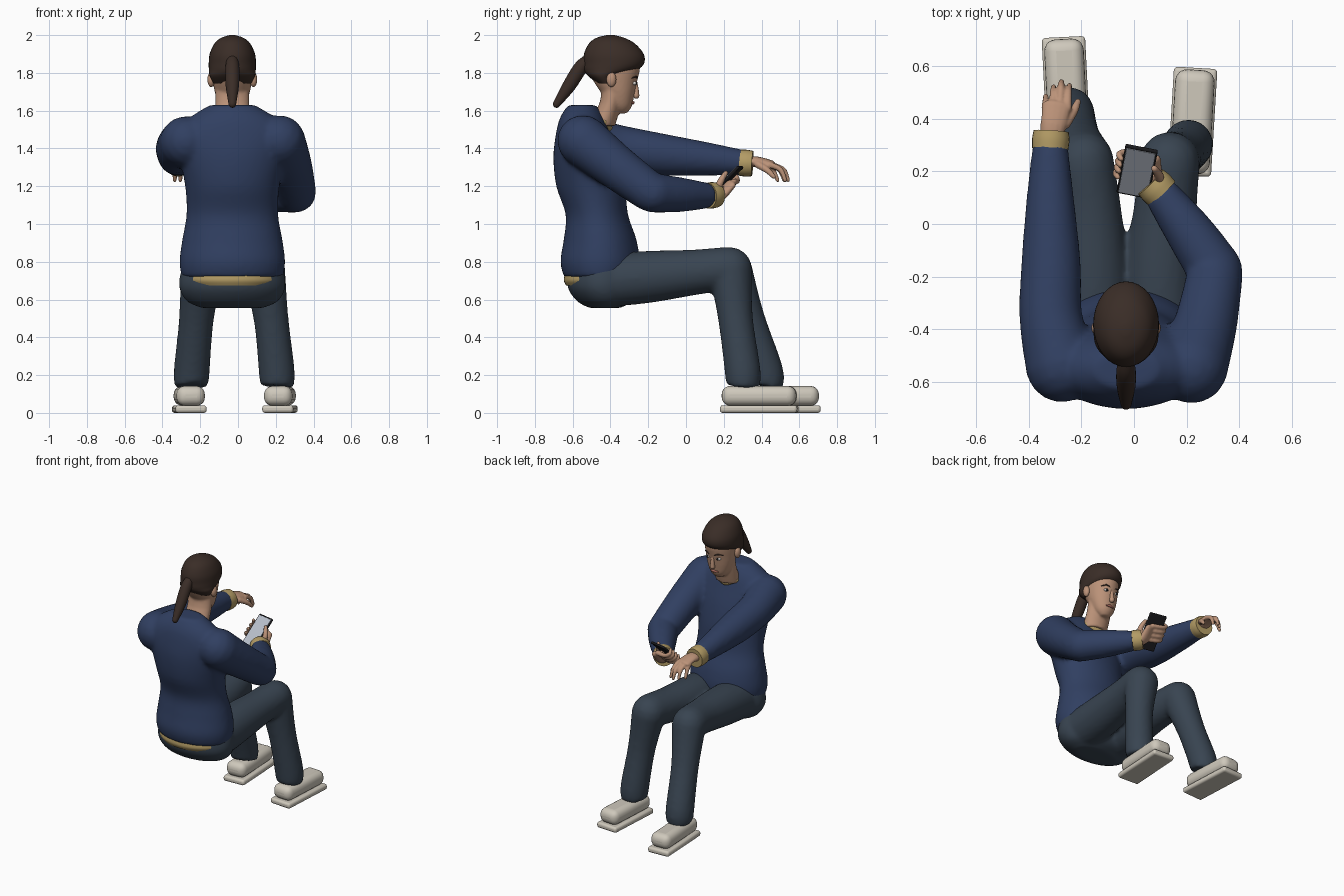
import bpy, bmesh, math
from mathutils import Vector, Matrix

if "Cube" in bpy.data.objects:
    bpy.data.objects.remove(bpy.data.objects["Cube"])

def mat(name, r, g, b):
    m = bpy.data.materials.new(name)
    m.diffuse_color = (r, g, b, 1)
    m.use_nodes = True
    m.node_tree.nodes["Principled BSDF"].inputs["Base Color"].default_value = m.diffuse_color
    return m

NAVY = mat("navy_knit", .03, .05, .12)
DENIM = mat("denim", .04, .058, .082)
SKIN = mat("skin", .5, .29, .19)
HAIR = mat("brown_hair", .042, .026, .02)
GOLD = mat("gold_trim", .45, .33, .13)
SHOE = mat("shoe_cream", .62, .58, .5)
BLACK = mat("black", .01, .01, .012)
GLASS = mat("screen_grey", .5, .54, .62)
LIP = mat("lip", .36, .13, .1)
WHITE = mat("eye_white", .75, .72, .68)

def catmull(p, sub):
    out = []
    for i in range(len(p) - 1):
        a, b, c, d = p[max(i - 1, 0)], p[i], p[i + 1], p[min(i + 2, len(p) - 1)]
        for k in range(sub):
            t = k / sub
            out.append([.5 * (2 * q + (r - o) * t + (2 * o - 5 * q + 4 * r - s) * t * t
                              + (3 * q - o - 3 * r + s) * t ** 3) for o, q, r, s in zip(a, b, c, d)])
    return out + [list(p[-1])]

def loft(bm, pts, caps=(1, 1), axis=None, n=24, sub=4):
    """Smooth tube through (x, y, z, ra[, rb]); caps: round ends; axis: fixed ring normal."""
    p = catmull([tuple(q) if len(q) == 5 else (*q, q[3]) for q in pts], sub)
    c = [Vector(q[:3]) for q in p]
    rings, side = [], None
    for i, q in enumerate(p):
        t = Vector(axis) if axis else (c[min(i + 1, len(c) - 1)] - c[max(i - 1, 0)]).normalized()
        ref = side or (Vector((1, 0, 0)) if abs(t.x) < .9 else Vector((0, 1, 0)))
        side = (ref - t * ref.dot(t)).normalized()
        up = t.cross(side)
        steps = [(0, 1)]
        end = [(math.sin(a), math.cos(a)) for a in (.4, .8, 1.15, 1.45)]
        r = min(q[3], q[4])
        if i == 0 and caps[0]:
            steps = [(-s * r, k) for s, k in reversed(end)] + steps
        if i == len(p) - 1 and caps[1]:
            steps += [(s * r, k) for s, k in end]
        for off, k in steps:
            rings.append([bm.verts.new(c[i] + t * off
                          + side * q[3] * k * math.cos(2 * math.pi * j / n)
                          + up * q[4] * k * math.sin(2 * math.pi * j / n)) for j in range(n)])
    for a, b in zip(rings, rings[1:]):
        for j in range(n):
            bm.faces.new((a[j], a[(j + 1) % n], b[(j + 1) % n], b[j]))
    bm.faces.new(rings[0][::-1])
    bm.faces.new(rings[-1])

def finish(name, bm, m, voxel=0, smooth=4):
    bmesh.ops.recalc_face_normals(bm, faces=bm.faces)
    for f in bm.faces:
        f.smooth = len(f.verts) < 5
    me = bpy.data.meshes.new(name)
    bm.to_mesh(me)
    bm.free()
    me.materials.append(m)
    o = bpy.data.objects.new(name, me)
    bpy.context.collection.objects.link(o)
    if voxel:
        r = o.modifiers.new("fuse", 'REMESH')
        r.mode, r.voxel_size, r.use_smooth_shade = 'VOXEL', voxel, True
        s = o.modifiers.new("soften", 'SMOOTH')
        s.factor, s.iterations = .5, smooth
    return o

def part(name, m, *tubes, voxel=0, smooth=4, **kw):
    bm = bmesh.new()
    for t in tubes:
        loft(bm, t, **kw)
    return finish(name, bm, m, voxel, smooth)

def ball(name, m, loc, scale):
    bm = bmesh.new()
    bmesh.ops.create_uvsphere(bm, u_segments=16, v_segments=10, radius=1,
                              matrix=Matrix.Translation(loc) @ Matrix.Diagonal((*scale, 1)))
    return finish(name, bm, m)

def block(name, m, matrix, size, bevel, seg=3):
    bm = bmesh.new()
    bmesh.ops.create_cube(bm, size=1, matrix=matrix @ Matrix.Diagonal((*size, 1)))
    o = finish(name, bm, m)
    b = o.modifiers.new("round", 'BEVEL')
    b.width, b.segments = bevel, seg
    return o

CX = -.03
UP = (0, 0, 1)
def stack(rows):
    return [(CX, y, z, rx, ry) for y, z, rx, ry in rows]

# sweater: torso and both sleeves fused
bm = bmesh.new()
loft(bm, stack([(-.455, .715, .268, .19), (-.455, .80, .28, .21), (-.455, .92, .265, .192),
                (-.472, 1.05, .243, .165), (-.505, 1.2, .25, .182), (-.53, 1.35, .28, .172),
                (-.545, 1.47, .30, .145), (-.55, 1.56, .23, .118), (-.55, 1.63, .12, .075)]),
     (0, 0), UP, 40)
loft(bm, [(-.275, -.54, 1.435, .137), (-.315, -.36, 1.405, .12), (-.315, -.15, 1.37, .113),
          (-.318, .1, 1.345, .09), (-.318, .31, 1.325, .066)], (1, 0))
loft(bm, [(.22, -.545, 1.44, .137), (.272, -.38, 1.31, .12), (.308, -.19, 1.17, .106)])
loft(bm, [(.308, -.175, 1.165, .105), (.21, -.03, 1.155, .092), (.095, .125, 1.15, .066)], (1, 0))
finish("sweater", bm, NAVY, .014, 8)

# trousers: pelvis, thighs and shins fused
bm = bmesh.new()
loft(bm, stack([(-.43, .555, .16, .08), (-.43, .59, .24, .145), (-.44, .66, .28, .185),
                (-.44, .74, .275, .185), (-.44, .8, .25, .16)]), (0, 0), UP, 40)
for hip, mid, knee, shin, ankle in (
        (-.155, -.168, -.19, (-.22, .325), (-.245, .42)),
        (.1, .118, .135, (.175, .262), (.205, .3))):
    loft(bm, [(hip, -.42, .7, .14), (hip, -.2, .72, .138), (mid, .05, .745, .12),
              (knee, .225, .765, .115)])
    loft(bm, [(knee, .235, .762, .115), (*shin, .5, .092), (*ankle, .22, .095),
              (*ankle, .14, .088)], (1, 0))
finish("trousers", bm, DENIM, .014, 6)

# gold trim: shirt hem, collar, cuffs
part("shirt_hem", GOLD, stack([(-.455, .675, .235, .18), (-.455, .70, .255, .192), (-.455, .73, .25, .188)]),
     caps=(0, 0), axis=UP, n=40)
part("collar_trim", GOLD, [(CX - .075, -.435, 1.54, .018), (CX, -.408, 1.51, .018), (CX + .075, -.435, 1.54, .018)])
part("left_cuff", GOLD, [(-.318, .285, 1.325, .069), (-.316, .32, 1.322, .071), (-.314, .352, 1.32, .067)], caps=(0, 0))
part("right_cuff", GOLD, [(.107, .115, 1.15, .068), (.085, .138, 1.152, .07), (.063, .16, 1.155, .066)], caps=(0, 0))

# neck and head
part("head", SKIN,
     [(CX, -.45, 1.52, .09, .075), (CX, -.40, 1.64, .09, .058), (CX, -.385, 1.76, .09, .06)],
     stack([(-.338, 1.585, .03, .022), (-.348, 1.62, .064, .06), (-.357, 1.68, .088, .083),
            (-.373, 1.75, .103, .113), (-.385, 1.83, .11, .142), (-.39, 1.9, .1, .13),
            (-.39, 1.96, .06, .08)]), caps=(0, 0), axis=UP, n=32, voxel=.008, smooth=5)
part("nose", SKIN, [(CX, -.27, 1.76, .010), (CX, -.264, 1.715, .013), (CX, -.264, 1.68, .017)])
part("lips", LIP, [(CX - .028, -.287, 1.64, .005), (CX, -.281, 1.642, .009), (CX + .028, -.287, 1.64, .005)], n=12)
for s, side in ((-1, "left"), (1, "right")):
    ball(side + "_ear", SKIN, (CX + s * .112, -.395, 1.765), (.02, .026, .04))
    ball(side + "_eye", WHITE, (CX + s * .042, -.274, 1.745), (.018, .012, .010))
    ball(side + "_iris", BLACK, (CX + s * .042, -.265, 1.744), (.008, .006, .009))
    part(side + "_eyebrow", HAIR, [(CX + s * .02, -.262, 1.77, .005), (CX + s * .045, -.264, 1.78, .005),
                                   (CX + s * .072, -.285, 1.772, .003)], n=10)

# hair cap and ponytail
part("hair", HAIR, stack([(-.425, 1.745, .1, .045), (-.435, 1.785, .12, .085), (-.40, 1.815, .124, .14),
                          (-.382, 1.85, .125, .16), (-.382, 1.9, .12, .158), (-.392, 1.955, .095, .122),
                          (-.40, 1.985, .06, .075), (-.40, 2.0, .015, .02)]),
     caps=(0, 0), axis=UP, n=32)
part("ponytail", HAIR, [(CX, -.52, 1.868, .03), (CX, -.56, 1.825, .037), (CX, -.62, 1.73, .035),
                        (CX, -.685, 1.635, .02)])

# outstretched left hand
tubes = [[(-.316, .32, 1.325, .042, .032), (-.305, .38, 1.33, .05, .027), (-.293, .45, 1.318, .054, .02)],
         [(-.26, .38, 1.315, .02), (-.228, .43, 1.285, .017), (-.213, .465, 1.25, .012)]]
for x0, x1, tip in ((-.335, -.335, .485), (-.307, -.305, .52), (-.28, -.275, .54), (-.253, -.245, .525)):
    tubes.append([(x0, .44, 1.315, .017), (x0 * .6 + x1 * .4, tip - .025, 1.288, .014), (x1, tip, 1.232, .011)])
part("left_hand", SKIN, *tubes, n=14, voxel=.006, smooth=3)

# phone, tilted towards the face
V = Vector((.98, -.19, 0)).normalized()
U = Vector((.13, .7, .69))
U = (U - V * U.dot(V)).normalized()
N = V.cross(U)
C = Vector((.012, .2, 1.215))
frame = Matrix.Translation(C) @ Matrix((V, U, N)).transposed().to_4x4()
block("phone", BLACK, frame, (.125, .255, .016), .006)
block("phone_screen", GLASS, frame @ Matrix.Translation((0, 0, .008)), (.112, .236, .003), .001, 1)

# right hand gripping the phone
def P(a, b, c, *r):
    return (*(C + V * a + U * b + N * c), *r)

tubes = [[(.09, .13, 1.15, .04, .032), P(.06, -.06, -.04, .045, .028), P(.04, .03, -.036, .045, .022)],
         [P(.075, -.06, -.025, .022), P(.086, 0, .005, .019), P(.062, .055, .024, .013)]]
for b in (-.05, -.018, .015, .048):
    tubes.append([P(.03, b, -.036, .017), P(-.045, b + .008, -.034, .015),
                  P(-.079, b + .015, -.008, .013), P(-.068, b + .018, .018, .011)])
part("right_hand", SKIN, *tubes, n=14, voxel=.006, smooth=3)

# shoes with two-layer soles
for side, x, y, yaw in (("left", -.258, .505, .05), ("right", .222, .388, -.06)):
    def at(z, dy=0):
        return Matrix.Translation((x, y, z)) @ Matrix.Rotation(yaw, 4, 'Z') @ Matrix.Translation((0, dy, 0))
    block(side + "_shoe_upper", SHOE, at(.09), (.15, .395, .105), .045, 5)
    block(side + "_shoe_sole", SHOE, at(.02), (.165, .41, .04), .015, 3)

# smooth shading with crisp edges
bpy.ops.object.select_all(action='DESELECT')
for o in bpy.context.scene.objects:
    o.select_set(True)
    bpy.context.view_layer.objects.active = o
bpy.ops.object.shade_smooth_by_angle(angle=math.radians(40))
